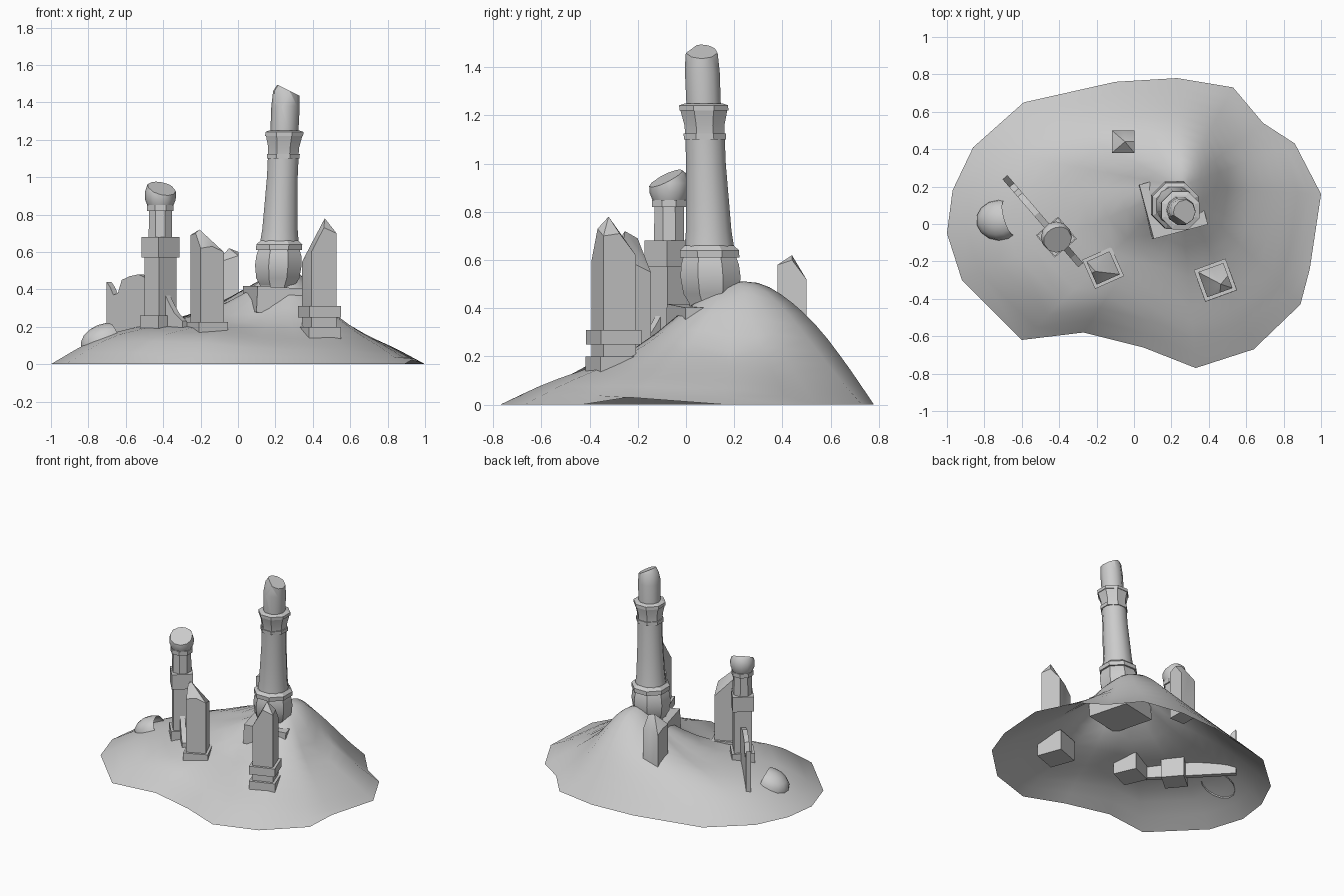
import bpy, bmesh, math
from mathutils import Vector, Matrix

cube = bpy.data.objects.get("Cube")
if cube:
    bpy.data.objects.remove(cube)

stone = bpy.data.materials.new("grey stone")
stone.use_nodes = True
GREY = (0.6, 0.6, 0.6, 1)
stone.diffuse_color = GREY
stone.node_tree.nodes["Principled BSDF"].inputs["Base Color"].default_value = GREY


def finish(name, bm, smooth=None, closed=True):
    if closed:
        bmesh.ops.recalc_face_normals(bm, faces=bm.faces)
    mesh = bpy.data.meshes.new(name)
    bm.to_mesh(mesh)
    bm.free()
    obj = bpy.data.objects.new(name, mesh)
    bpy.context.collection.objects.link(obj)
    mesh.materials.append(stone)
    if smooth:
        bpy.ops.object.select_all(action='DESELECT')
        obj.select_set(True)
        bpy.context.view_layer.objects.active = obj
        bpy.ops.object.shade_smooth_by_angle(angle=math.radians(smooth))
    return obj


def loft(bm, rings):
    """Join equal rings of points and cap both ends."""
    loops = [[bm.verts.new(p) for p in ring] for ring in rings]
    n = len(loops[0])
    for a, b in zip(loops, loops[1:]):
        for i in range(n):
            j = (i + 1) % n
            bm.faces.new((a[i], a[j], b[j], b[i]))
    bm.faces.new(loops[0][::-1])
    bm.faces.new(loops[-1])
    return loops


def turned(name, axis, profile, sides, turn=0, smooth=None, cut=None):
    """Stack of regular rings on a (possibly leaning) axis; cut breaks off the top."""
    bm = bmesh.new()
    rings = []
    for r, z in profile:
        x, y = axis(z)
        angles = [math.radians(turn) + math.tau * i / sides for i in range(sides)]
        rings.append([(x + r * math.cos(a), y + r * math.sin(a), z) for a in angles])
    loft(bm, rings)
    for point, normal in cut or []:
        bmesh.ops.bisect_plane(bm, geom=bm.verts[:] + bm.edges[:] + bm.faces[:],
                               plane_co=point, plane_no=normal, clear_outer=True)
        bmesh.ops.holes_fill(bm, edges=[e for e in bm.edges if e.is_boundary])
    return finish(name, bm, smooth)


def block(name, x, y, side, turn, z0, z1, tilt=0):
    bm = bmesh.new()
    spin = Matrix.Rotation(math.radians(turn), 4, 'Z') @ Matrix.Rotation(math.radians(tilt), 4, 'Y')
    place = Matrix.Translation((x, y, (z0 + z1) / 2)) @ spin
    bmesh.ops.create_cube(bm, size=1, matrix=place @ Matrix.Diagonal((side, side, z1 - z0, 1)))
    return finish(name, bm)


def broken_shaft(name, x, y, side, turn, z0, tops, peak):
    """Square shaft; tops are heights round the rim from front-left, peak is an inner tip."""
    bm = bmesh.new()
    h = side / 2
    rim = [(-h, -h), (0, -h), (h, -h), (h, 0), (h, h), (0, h), (-h, h), (-h, 0)]
    spin = Matrix.Translation((x, y, 0)) @ Matrix.Rotation(math.radians(turn), 4, 'Z')
    loops = loft(bm, [[spin @ Vector((px, py, z0)) for px, py in rim],
                      [spin @ Vector((p[0], p[1], t)) for p, t in zip(rim, tops)]])
    bm.faces.ensure_lookup_table()
    bm.faces.remove(bm.faces[-1])
    tip = bm.verts.new(spin @ Vector(peak))
    top = loops[1]
    for i in range(8):
        bm.faces.new((top[i], top[(i + 1) % 8], tip))
    return finish(name, bm, 35)


# Hill: open shell, radial height profiles blended by direction
outline = [(1, .16), (.86, .43), (.69, .54), (.53, .73), (.23, .78), (-.1, .76),
           (-.59, .65), (-.86, .41), (-.97, .18), (-1, -.05), (-.92, -.3), (-.6, -.62),
           (-.27, -.58), (.05, -.66), (.33, -.77), (.64, -.67), (.89, -.43), (.94, -.24)]
slopes = [(.42, .23, .15, .08), (.48, .37, .23, .1), (.5, .43, .32, .17), (.46, .37, .27, .13),
          (.36, .26, .21, .14), (.35, .23, .19, .14), (.4, .25, .16, .09), (.4, .27, .17, .09)]
CX, CY, PEAK, STEPS = .25, .2, .51, 12


def slope_height(angle, t):
    a = (math.degrees(angle) % 360) / 45
    i, f = int(a) % 8, a % 1
    f = f * f * (3 - 2 * f)
    k = [PEAK] + [p * (1 - f) + q * f for p, q in zip(slopes[i], slopes[(i + 1) % 8])] + [0]
    k = [k[1]] + k + [-k[4]]
    s = min(int(t * 5), 4)
    u = t * 5 - s
    a, b, c, d = k[s:s + 4]
    return b + .5 * u * (c - a + u * (2 * a - 5 * b + 4 * c - d + u * (3 * (b - c) + d - a)))


bm = bmesh.new()
apex = bm.verts.new((CX, CY, PEAK))
inner = None
for s in range(1, STEPS + 1):
    t = s / STEPS
    ring = []
    for x, y in outline:
        z = max(0, slope_height(math.atan2(y - CY, x - CX), t))
        if s == STEPS:
            z = .03 if (x, y) == outline[-1] else 0
        ring.append(bm.verts.new((CX + (x - CX) * t, CY + (y - CY) * t, z)))
    for i in range(len(ring)):
        j = (i + 1) % len(ring)
        bm.faces.new((inner[i], ring[i], ring[j], inner[j]) if inner else (apex, ring[i], ring[j]))
    inner = ring
finish("hill", bm, 60, closed=False)

# Main tower, leaning slightly
def lean(z):
    return .21 + .045 * (z - .4), .107 - .04 * (z - .4)

block("tower_plinth", .208, .103, .3, 15, .27, .41, 3)
turned("tower_foot", lean, [(.1, .36), (.1, .42), (.125, .46), (.135, .53), (.13, .58), (.12, .61)], 8, 22.5, 30)
turned("tower_lower_ring", lean, [(.133, .61), (.133, .64), (.11, .66)], 8, 22.5)
turned("tower_column", lean, [(.108, .64), (.098, .72), (.092, .85), (.085, 1), (.085, 1.11)], 12, 15, 40)
turned("tower_collar", lean, [(.095, 1.1), (.095, 1.125)], 8, 22.5)
turned("tower_capital", lean, [(.088, 1.12), (.09, 1.16), (.105, 1.22)], 8, 22.5, 30)
turned("tower_upper_ring", lean, [(.11, 1.22), (.11, 1.242), (.085, 1.25)], 8, 22.5)
turned("tower_broken_top", lean, [(.075, 1.24), (.076, 1.38), (.07, 1.46), (.045, 1.5)], 10, 0, 40,
       cut=[((.25, .07, 1.475), (.5, 0, 1)), ((.2, .02, 1.4), (-.5, -1, .35))])

# Tall pillar with round broken cap
def upright(z):
    return -.415, -.07

for part, side, z0, z1 in [("base", .155, .08, .26), ("shaft", .122, .25, .58), ("block", .145, .57, .68)]:
    block("tall_pillar_" + part, -.415, -.07, side, 40, z0, z1)
turned("tall_pillar_neck", upright, [(.068, .67), (.066, .82)], 8, 22.5)
turned("tall_pillar_collar", upright, [(.077, .82), (.077, .85)], 8, 22.5)
turned("tall_pillar_cap", upright, [(.07, .85), (.082, .88), (.083, .92), (.07, .96), (.045, .98)], 12, 0, 40,
       cut=[((-.415, -.07, .948), (.25, -.5, 1))])

# Front centre pillar
block("centre_pillar_base", -.165, -.235, .17, 24, .1, .225)
broken_shaft("centre_pillar_shaft", -.165, -.235, .135, 24, .2,
             (.62, .63, .6, .58, .55, .62, .69, .7), (-.045, .0, .72))

# Front corner pillar
for part, side, z0, z1 in [("foot", .182, .05, .2), ("waist", .145, .19, .26), ("block", .18, .25, .31)]:
    block("corner_pillar_" + part, .435, -.3, side, 20, z0, z1)
broken_shaft("corner_pillar_shaft", .435, -.3, .143, 20, .3,
             (.6, .73, .7, .71, .62, .6, .55, .58), (.02, -.03, .78))

# Back pillar
broken_shaft("back_pillar", -.058, .44, .12, 0, .22,
             (.54, .56, .58, .6, .52, .52, .5, .53), (.01, 0, .62))

# Ruined wall through the tall pillar: distance along the wall and top height
crest = [(0, .44), (.05, .41), (.09, .37), (.15, .38), (.2, .45), (.3, .47), (.42, .48),
         (.58, .45), (.72, .42), (.82, .33), (.9, .27), (1, .23)]
start, end = Vector((-.69, .25, 0)), Vector((-.285, -.22, 0))
across = (end - start).normalized().cross(Vector((0, 0, 1))) * .017
line = [start.lerp(end, s) + Vector((0, 0, z)) for s, z in crest]
line += [Vector((end.x, end.y, .12)), Vector((start.x, start.y, .1))]
bm = bmesh.new()
loft(bm, [[p - across for p in line], [p + across for p in line]])
finish("ruined_wall", bm)

# Fallen piece of dome half sunk in the hill
bm = bmesh.new()
bmesh.ops.create_uvsphere(bm, u_segments=14, v_segments=8, radius=.13)
for origin, normal in [((0, 0, 0), (0, 0, -1)), ((.06, 0, 0), (1, .25, 0))]:
    bmesh.ops.bisect_plane(bm, geom=bm.verts[:] + bm.edges[:] + bm.faces[:],
                           plane_co=origin, plane_no=normal, clear_outer=True)
bm.transform(Matrix.Translation((-.72, .02, .13)) @ Matrix.Rotation(math.radians(-22), 4, 'Y')
             @ Matrix.Diagonal((1, .85, .65, 1)))
finish("fallen_dome", bm, 40, closed=False)
